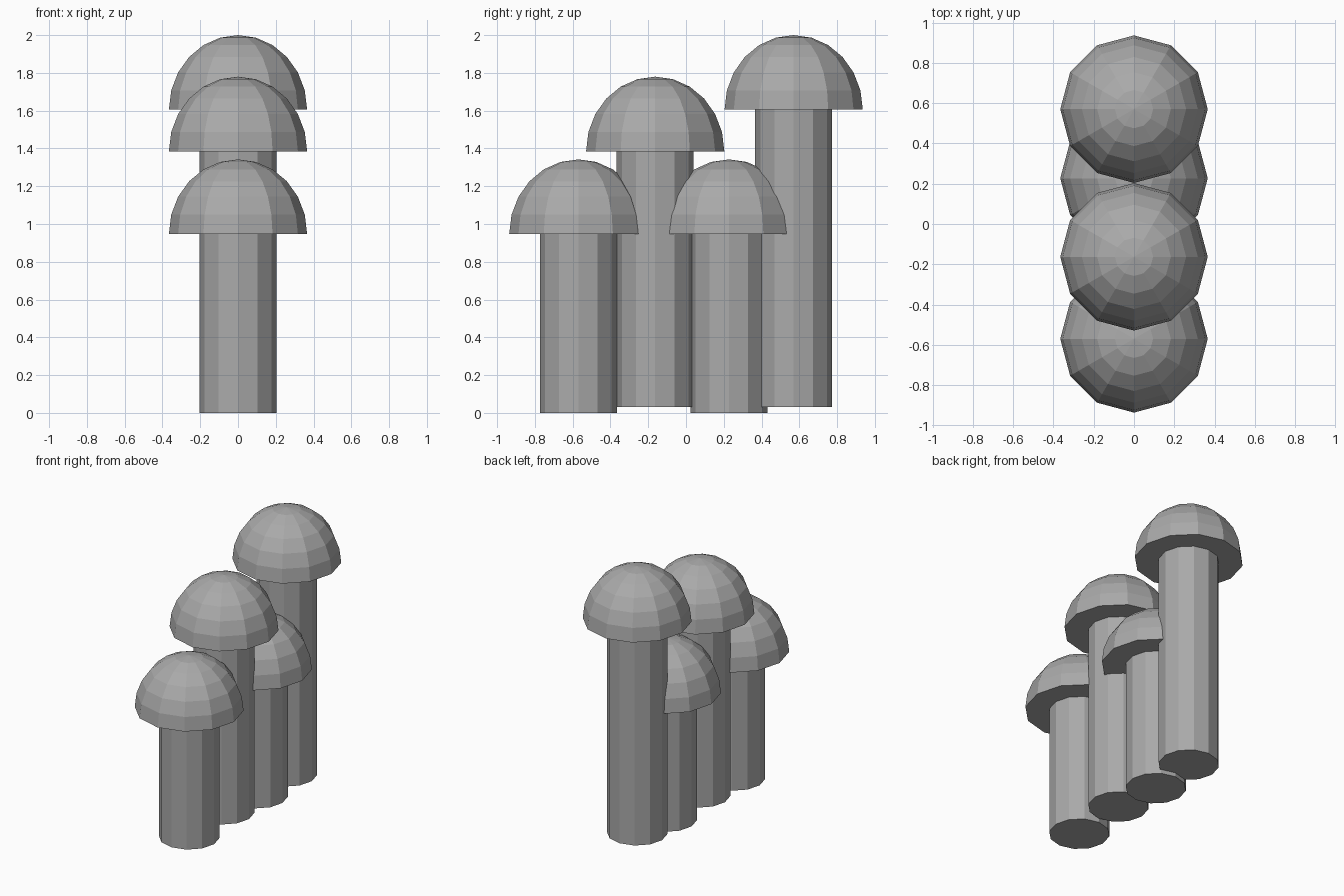
import bpy, bmesh
from math import sin, cos, pi
from mathutils import Matrix

SIDES = 12
CAP_RADIUS, CAP_HEIGHT, STEM_RADIUS = 0.366, 0.395, 0.204

cube = bpy.data.objects.get("Cube")
if cube:
    bpy.data.objects.remove(cube, do_unlink=True)

grey = bpy.data.materials.new("plain grey")
grey.use_nodes = True
colour = (0.4, 0.4, 0.4, 1)
grey.diffuse_color = colour
grey.node_tree.nodes["Principled BSDF"].inputs["Base Color"].default_value = colour


def lathe(name, profile, y):
    """Turn a profile of (radius, height) points, closed on the axis, into a faceted solid."""
    bm = bmesh.new()
    verts = [bm.verts.new((r, 0, z)) for r, z in profile]
    edges = [bm.edges.new(pair) for pair in zip(verts, verts[1:])]
    bmesh.ops.spin(bm, geom=verts + edges, axis=(0, 0, 1), cent=(0, 0, 0),
                   angle=2 * pi, steps=SIDES)
    bmesh.ops.remove_doubles(bm, verts=bm.verts, dist=0.0005)
    bmesh.ops.recalc_face_normals(bm, faces=bm.faces)
    bmesh.ops.transform(bm, matrix=Matrix.Translation((0, y, 0)), verts=bm.verts)
    mesh = bpy.data.meshes.new(name)
    bm.to_mesh(mesh)
    bm.free()
    mesh.materials.append(grey)
    obj = bpy.data.objects.new(name, mesh)
    bpy.context.collection.objects.link(obj)


# Each mushroom: name, y position, stem bottom, cap base
mushrooms = [
    ("front", -0.57, 0.0, 0.947),
    ("middle_front", -0.163, 0.03, 1.385),
    ("middle_back", 0.227, 0.0, 0.947),
    ("back", 0.57, 0.03, 1.605),
]

for name, y, bottom, base in mushrooms:
    # Straight stem reaching a little into the cap
    top = base + 0.02
    lathe(name + "_stem", [(0, bottom), (STEM_RADIUS, bottom),
                           (STEM_RADIUS, top), (0, top)], y)
    # Domed cap with a flat underside
    dome = [(CAP_RADIUS * cos(a), base + CAP_HEIGHT * sin(a))
            for a in (i * pi / 12 for i in range(7))]
    lathe(name + "_cap", [(0, base)] + dome, y)
